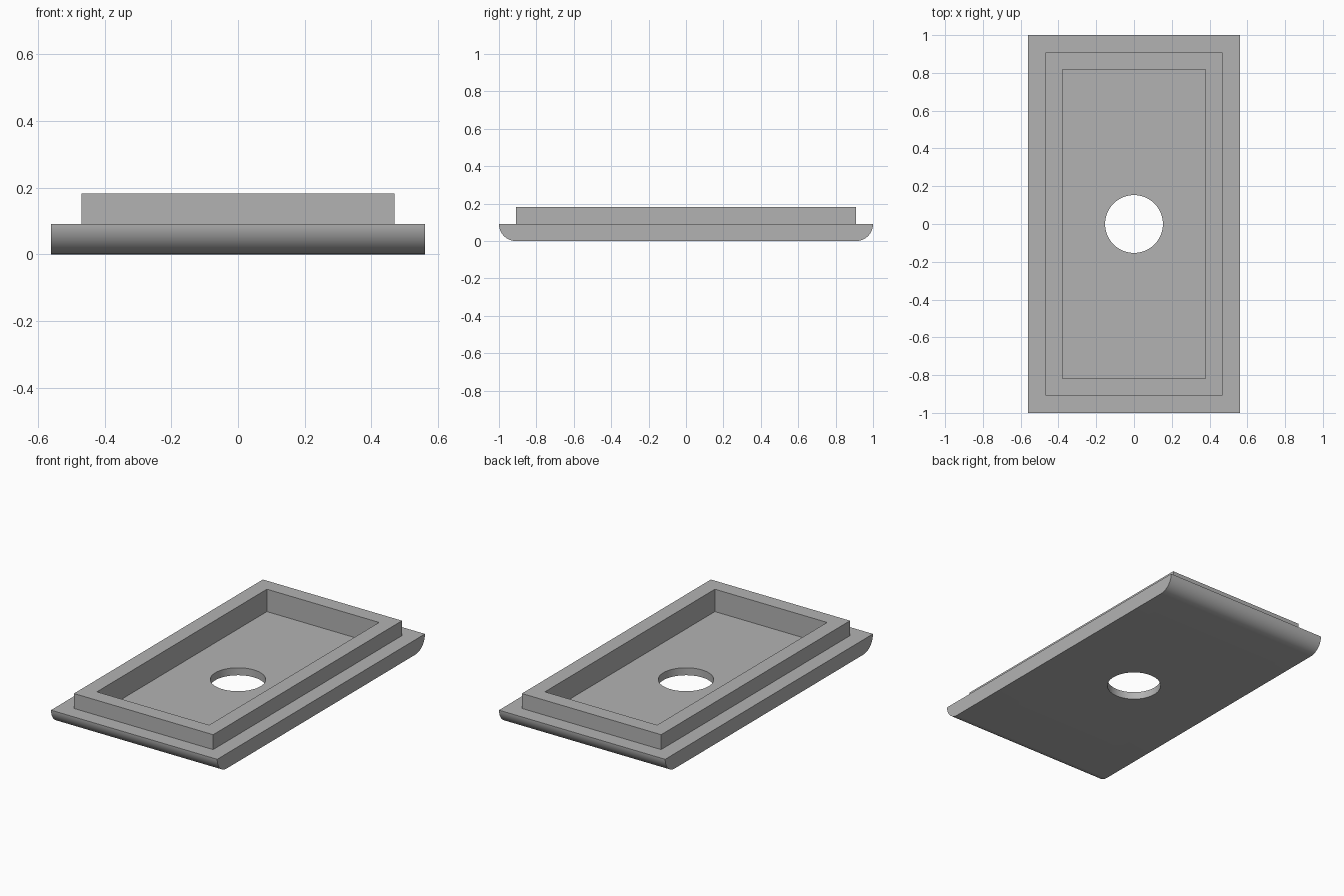
import bpy, bmesh, math
from mathutils import Matrix

default = bpy.data.objects.get("Cube")
if default:
    bpy.data.objects.remove(default, do_unlink=True)

UNIT = 1 / 11            # base thickness, end radius and ledge width
HALF_X, HALF_Y = 0.56, 1.0
TOP, FLOOR = 2 * UNIT, UNIT / 2

grey = bpy.data.materials.new("mid_grey")
grey.use_nodes = True
colour = (0.45, 0.45, 0.45, 1)
grey.diffuse_color = colour
grey.node_tree.nodes["Principled BSDF"].inputs["Base Color"].default_value = colour


def make_object(name, bm):
    bmesh.ops.recalc_face_normals(bm, faces=bm.faces)
    mesh = bpy.data.meshes.new(name)
    bm.to_mesh(mesh)
    bm.free()
    mesh.materials.append(grey)
    obj = bpy.data.objects.new(name, mesh)
    bpy.context.collection.objects.link(obj)
    return obj


def box(name, inset, low, high):
    bm = bmesh.new()
    size = (2 * (HALF_X - inset), 2 * (HALF_Y - inset), high - low)
    place = Matrix.Translation((0, 0, (low + high) / 2)) @ Matrix.Diagonal((*size, 1))
    bmesh.ops.create_cube(bm, size=1, matrix=place)
    return make_object(name, bm)


def combine(target, tool, operation):
    mod = target.modifiers.new(tool.name, "BOOLEAN")
    mod.object, mod.operation, mod.solver = tool, operation, "EXACT"
    bpy.context.view_layer.objects.active = target
    bpy.ops.object.modifier_apply(modifier=mod.name)
    bpy.data.objects.remove(tool, do_unlink=True)


# Base plate: end profile with quarter-round lower edges, extruded across x
arc = [(HALF_Y - UNIT + UNIT * math.cos(a), UNIT - UNIT * math.sin(a))
       for a in (math.pi / 2 * i / 16 for i in range(17))]
profile = arc + [(-y, z) for y, z in reversed(arc)]
bm = bmesh.new()
face = bm.faces.new([bm.verts.new((-HALF_X, y, z)) for y, z in profile])
side = bmesh.ops.extrude_face_region(bm, geom=[face])
bmesh.ops.translate(bm, vec=(2 * HALF_X, 0, 0),
                    verts=[g for g in side["geom"] if isinstance(g, bmesh.types.BMVert)])
plate = make_object("cover_plate", bm)

# Raised rim, then the pocket inside it
combine(plate, box("rim", UNIT, FLOOR, TOP), "UNION")
combine(plate, box("pocket", 2 * UNIT, FLOOR, TOP + UNIT), "DIFFERENCE")

# Round hole through the floor
bm = bmesh.new()
bmesh.ops.create_cone(bm, cap_ends=True, segments=64, radius1=0.153, radius2=0.153, depth=1)
combine(plate, make_object("hole", bm), "DIFFERENCE")

# Smooth curves, sharp edges
bpy.ops.object.select_all(action="DESELECT")
plate.select_set(True)
bpy.context.view_layer.objects.active = plate
bpy.ops.object.shade_smooth_by_angle(angle=math.radians(30))
